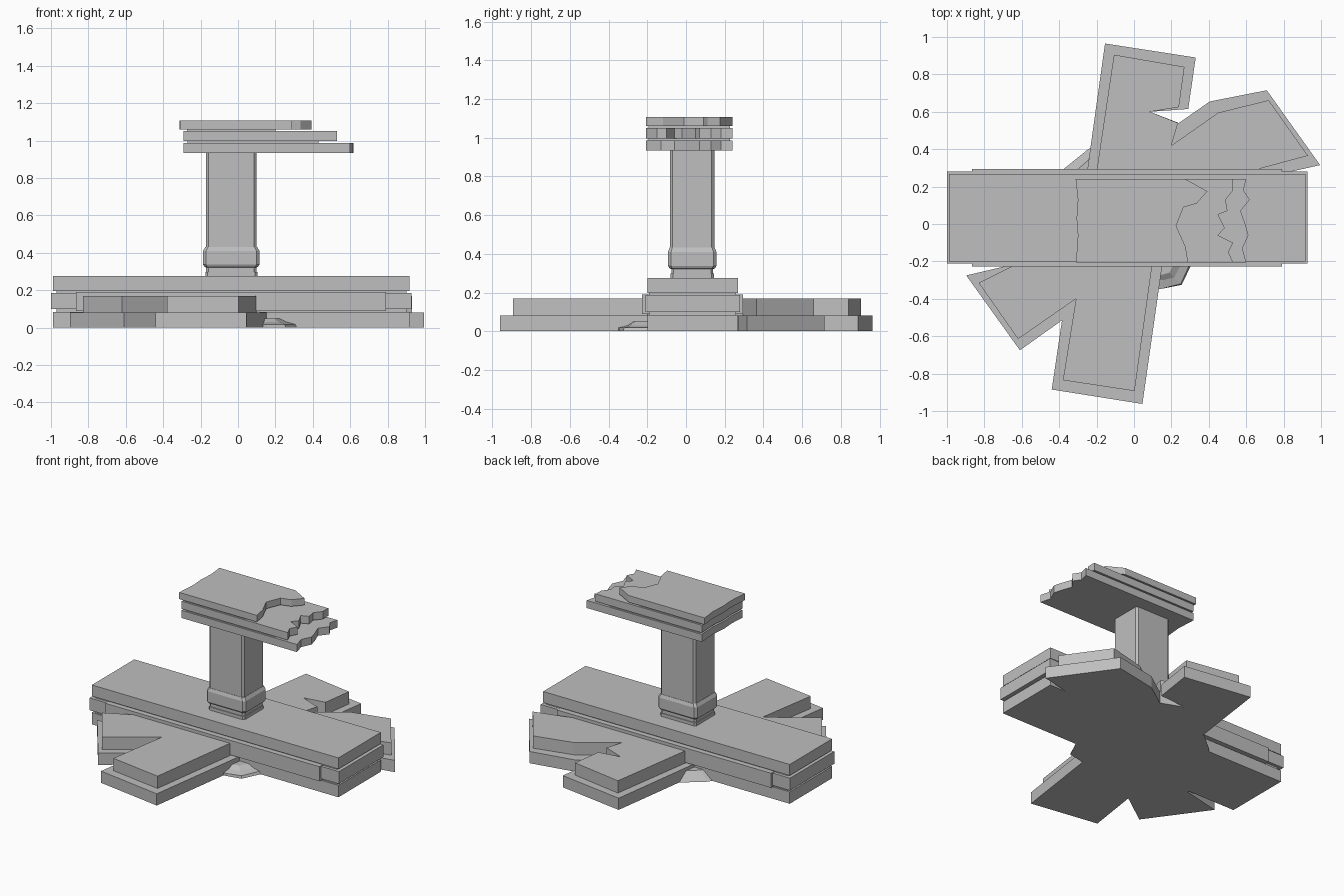
import bpy, bmesh

stone = bpy.data.materials.new("grey_stone")
stone.diffuse_color = (0.52, 0.52, 0.52, 1)


def loft(name, rings):
    """Closed solid through rings given as (outline points, z)."""
    bm = bmesh.new()
    loops = [[bm.verts.new((x, y, z)) for x, y in pts] for pts, z in rings]
    n = len(loops[0])
    for a, b in zip(loops, loops[1:]):
        for i in range(n):
            j = (i + 1) % n
            bm.faces.new((a[i], a[j], b[j], b[i]))
    bm.faces.new(loops[0][::-1])
    bm.faces.new(loops[-1])
    bmesh.ops.recalc_face_normals(bm, faces=bm.faces)
    mesh = bpy.data.meshes.new(name)
    bm.to_mesh(mesh)
    bm.free()
    mesh.materials.append(stone)
    ob = bpy.data.objects.new(name, mesh)
    bpy.context.collection.objects.link(ob)
    return ob


def prism(name, pts, z0, z1):
    return loft(name, [(pts, z0), (pts, z1)])


def box(name, x0, x1, y0, y1, z0, z1):
    return prism(name, [(x0, y0), (x1, y0), (x1, y1), (x0, y1)], z0, z1)


def chamfered(hx, hy, c, cx=-0.036, cy=0.032):
    """Rectangle outline with cut corners around the pillar axis."""
    q = [(hx - c, -hy), (hx, -hy + c), (hx, hy - c), (hx - c, hy),
         (-hx + c, hy), (-hx, hy - c), (-hx, -hy + c), (-hx + c, -hy)]
    return [(cx + x, cy + y) for x, y in q]


# Broken star-shaped footing, two tiers
prism("footing_lower", [
    (-0.155, 0.965), (0.33, 0.89), (0.29, 0.615), (0.085, 0.6), (0.24, 0.54),
    (0.405, 0.655), (0.71, 0.715), (0.995, 0.315), (0.795, 0.27), (0.6, 0),
    (0.155, -0.19), (0.045, -0.962), (-0.44, -0.885), (-0.385, -0.515),
    (-0.61, -0.675), (-0.897, -0.275), (-0.62, -0.21), (-0.6, 0),
    (-0.255, 0.25)], 0, 0.082)
prism("footing_upper", [
    (-0.107, 0.905), (0.27, 0.84), (0.24, 0.625), (0.085, 0.6), (0.235, 0.54),
    (0.2, 0.42), (0.45, 0.595), (0.72, 0.662), (0.93, 0.365), (0.67, 0.295),
    (0.5, 0), (0.1, -0.2), (0.003, -0.893), (-0.38, -0.835), (-0.31, -0.4),
    (-0.62, -0.615), (-0.83, -0.315), (-0.6, -0.2), (-0.5, 0),
    (-0.205, 0.25)], 0.082, 0.168)

# Low stepped rubble showing between the footing arms
loft("front_rubble", [
    ([(0.1, -0.15), (0.12, -0.35), (0.155, -0.345), (0.255, -0.325), (0.315, -0.2)], 0),
    ([(0.1, -0.15), (0.12, -0.35), (0.155, -0.345), (0.25, -0.32), (0.305, -0.2)], 0.018),
    ([(0.1, -0.15), (0.12, -0.3), (0.155, -0.3), (0.215, -0.285), (0.26, -0.2)], 0.03),
    ([(0.1, -0.15), (0.12, -0.27), (0.155, -0.27), (0.19, -0.26), (0.22, -0.2)], 0.05)])
loft("back_rubble", [
    ([(-0.4, 0.25), (-0.2, 0.25), (-0.2, 0.42), (-0.245, 0.4), (-0.375, 0.295)], 0),
    ([(-0.33, 0.25), (-0.2, 0.25), (-0.2, 0.36), (-0.24, 0.345), (-0.31, 0.285)], 0.06)])

# Long plinth: slabs, recessed core and centre band
box("plinth_bottom_slab", -0.99, 0.917, -0.2, 0.268, 0, 0.083)
box("plinth_core", -0.97, 0.9, -0.19, 0.258, 0.083, 0.2)
box("plinth_middle_slab", -1.0, 0.928, -0.21, 0.28, 0.1, 0.186)
box("plinth_band", -0.865, 0.79, -0.227, 0.295, 0.088, 0.19)
box("plinth_top_slab", -0.99, 0.917, -0.2, 0.268, 0.197, 0.275)

# Pillar and its collar
prism("pillar", chamfered(0.136, 0.115, 0.014), 0.4, 0.935)
loft("pillar_collar", [
    (chamfered(0.139, 0.112, 0.012), 0.275), (chamfered(0.139, 0.112, 0.012), 0.297),
    (chamfered(0.134, 0.108, 0.012), 0.298), (chamfered(0.134, 0.108, 0.012), 0.322),
    (chamfered(0.143, 0.117, 0.014), 0.324), (chamfered(0.151, 0.125, 0.016), 0.338),
    (chamfered(0.151, 0.125, 0.016), 0.41), (chamfered(0.138, 0.117, 0.014), 0.432)])

# Broken capital: three slabs with jagged ends, recessed joints between
left = [(-0.29, 0.24), (-0.282, 0.1), (-0.292, 0.0), (-0.285, -0.1), (-0.292, -0.207)]
prism("capital_lower_slab", left + [
    (0.6, -0.207), (0.58, -0.13), (0.612, -0.06), (0.595, 0.0), (0.57, 0.07),
    (0.618, 0.13), (0.585, 0.18), (0.6, 0.24)], 0.933, 0.986)
box("capital_lower_joint", -0.27, 0.43, -0.195, 0.228, 0.98, 1.0)
prism("capital_middle_slab", left + [
    (0.53, -0.207), (0.505, -0.15), (0.53, -0.1), (0.45, -0.06), (0.485, -0.02),
    (0.45, 0.05), (0.5, 0.07), (0.49, 0.13), (0.53, 0.18), (0.53, 0.24)], 0.997, 1.05)
box("capital_upper_joint", -0.272, 0.2, -0.195, 0.228, 1.045, 1.065)
prism("capital_upper_slab", [
    (-0.312, 0.24), (-0.3, 0.13), (-0.307, 0.03), (-0.3, -0.06), (-0.31, -0.207),
    (0.29, -0.207), (0.275, -0.12), (0.225, -0.01), (0.265, 0.09),
    (0.335, 0.11), (0.392, 0.175), (0.275, 0.24)], 1.06, 1.107)
